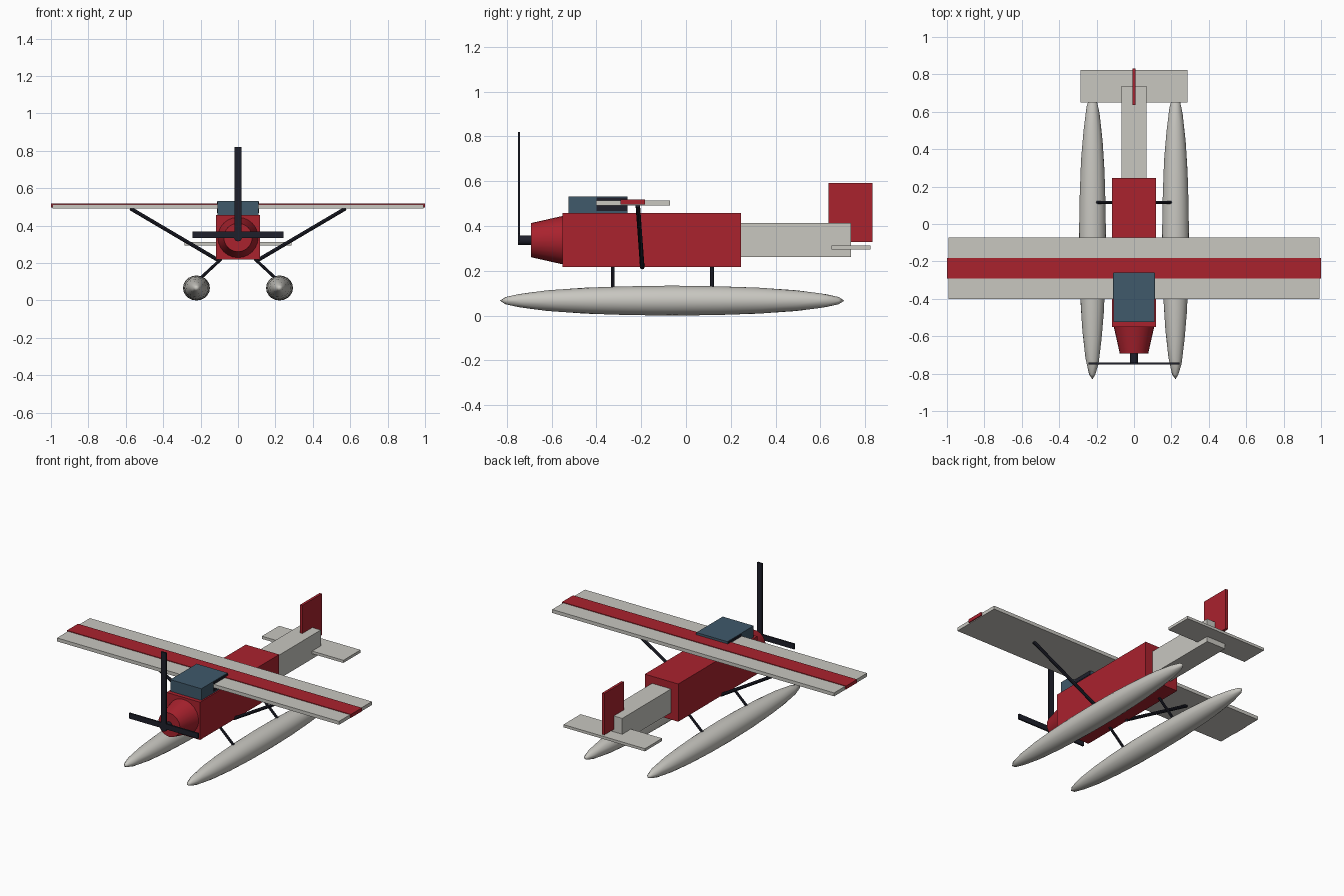
import bpy
import math
from mathutils import Vector

cube = bpy.data.objects.get("Cube")
if cube:
    bpy.data.objects.remove(cube, do_unlink=True)


def material(name, rgb):
    m = bpy.data.materials.new(name)
    m.use_nodes = True
    m.diffuse_color = (*rgb, 1)
    m.node_tree.nodes["Principled BSDF"].inputs["Base Color"].default_value = (*rgb, 1)
    return m


RED = material("deep red", (0.40, 0.016, 0.027))
GREY = material("warm light grey", (0.58, 0.57, 0.53))
BLUE = material("slate blue glass", (0.05, 0.10, 0.145))
DARK = material("near black", (0.013, 0.014, 0.024))


def finish(name, mat):
    ob = bpy.context.object
    ob.name = ob.data.name = name
    ob.data.materials.append(mat)
    return ob


def box(name, mat, x, y, z):
    """Box given by its (min, max) range on each axis."""
    ranges = (x, y, z)
    bpy.ops.mesh.primitive_cube_add(size=1)
    ob = finish(name, mat)
    for v in ob.data.vertices:
        v.co = [(a + b) / 2 + c * (b - a) for c, (a, b) in zip(v.co, ranges)]
    return ob


def rod(name, mat, start, end, r1, r2=None, sides=8):
    """Round or tapered bar between two points."""
    start, end = Vector(start), Vector(end)
    axis = end - start
    bpy.ops.mesh.primitive_cone_add(vertices=sides, radius1=r1,
                                    radius2=r1 if r2 is None else r2,
                                    depth=axis.length, location=(start + end) / 2)
    ob = finish(name, mat)
    ob.rotation_euler = axis.to_track_quat('Z', 'Y').to_euler()
    bpy.ops.object.shade_smooth_by_angle(angle=math.radians(40))
    return ob


# Body, tail boom and tail surfaces
box("fuselage", RED, (-0.118, 0.118), (-0.55, 0.246), (0.218, 0.458))
box("tail_boom", GREY, (-0.067, 0.067), (0.246, 0.737), (0.262, 0.413))
box("tail_fin", RED, (-0.008, 0.008), (0.636, 0.832), (0.328, 0.592))
box("tailplane", GREY, (-0.287, 0.287), (0.65, 0.823), (0.295, 0.312))

# Engine cowl, hub and three propeller blades
rod("engine_cowl", RED, (0, -0.55, 0.337), (0, -0.692, 0.337), 0.108, 0.076, 24)
rod("propeller_hub", DARK, (0, -0.692, 0.337), (0, -0.75, 0.337), 0.021, sides=16)
box("upper_blade", DARK, (-0.018, 0.018), (-0.75, -0.74), (0.335, 0.82))
box("cross_blade", DARK, (-0.243, 0.243), (-0.75, -0.74), (0.335, 0.369))

# Wing with its raised stripe
box("wing", GREY, (-0.993, 0.993), (-0.402, -0.072), (0.492, 0.514))
box("wing_stripe", RED, (-1, 1), (-0.292, -0.182), (0.496, 0.518))

# Cabin glass
box("cabin", BLUE, (-0.109, 0.109), (-0.525, -0.26), (0.455, 0.532))

for side, s in (("left", 1), ("right", -1)):
    box(side + "_side_window", DARK, sorted((s * 0.107, s * 0.112)),
        (-0.40, -0.262), (0.468, 0.528))
    rod(side + "_wing_strut", DARK, (s * 0.575, -0.215, 0.492),
        (s * 0.105, -0.195, 0.215), 0.01)
    for place, y in (("front", -0.327), ("rear", 0.116)):
        rod(f"{side}_{place}_float_strut", DARK, (s * 0.09, y, 0.222),
            (s * 0.205, y, 0.115), 0.008)

    # Float: a stretched sphere with its poles at nose and tail
    bpy.ops.mesh.primitive_ico_sphere_add(subdivisions=3, radius=1)
    pontoon = finish(side + "_float", GREY)
    for v in pontoon.data.vertices:
        x, y, z = v.co
        v.co = (x * 0.072, z * 0.768, -y * 0.067)
    pontoon.location = (s * 0.222, -0.062, 0.067)
    bpy.ops.object.shade_smooth()
